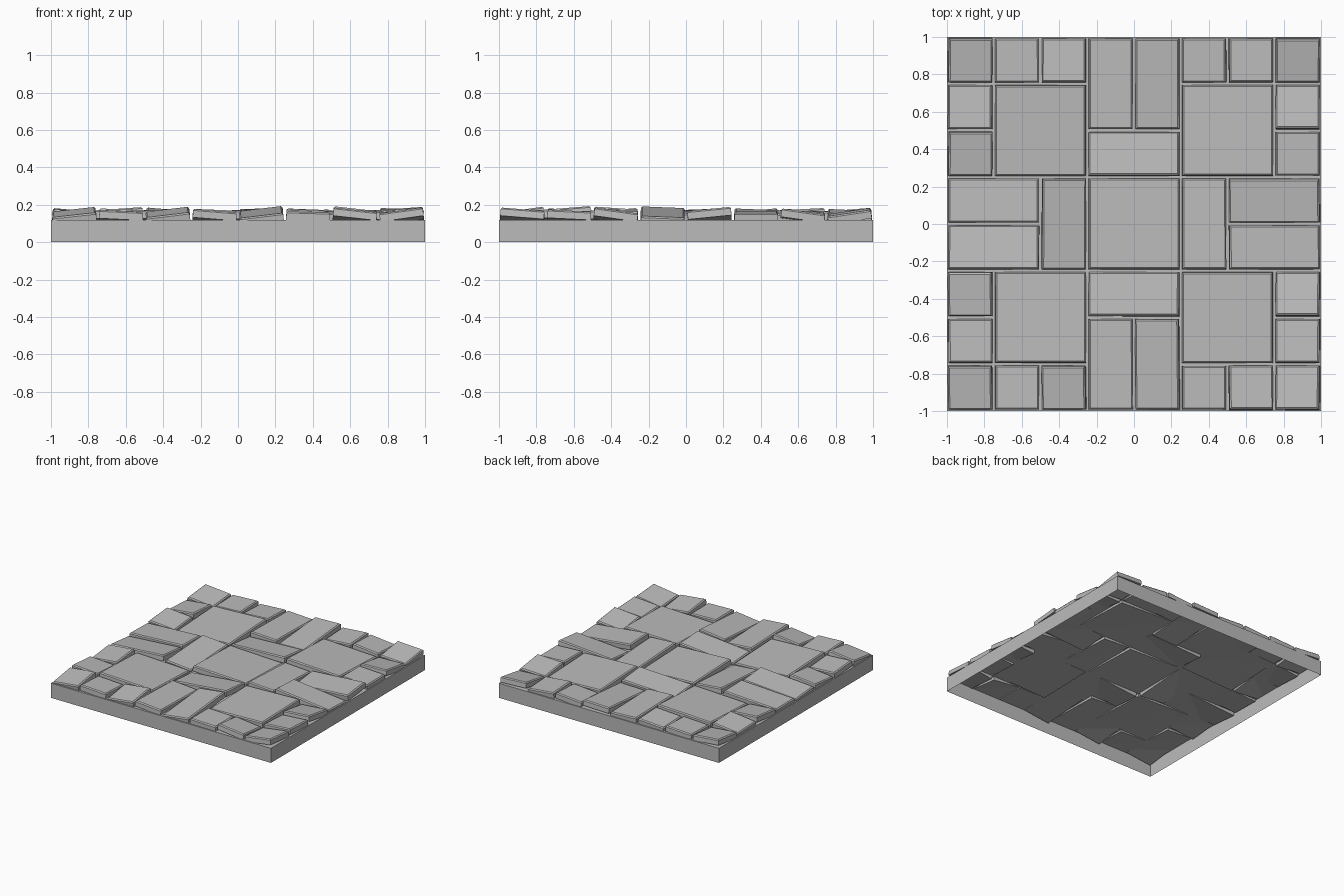
import bpy, bmesh, math
from mathutils import Matrix, Euler

old = bpy.data.objects.get("Cube")
if old:
    bpy.data.objects.remove(old, do_unlink=True)

BASE_TOP = 0.12
THICK = 0.045
TILE_Z = 0.139
GAP = 0.008
CHAMFER = 0.008

stone = bpy.data.materials.new("stone grey")
stone.use_nodes = True
grey = (0.5, 0.5, 0.5, 1)
stone.diffuse_color = grey
stone.node_tree.nodes["Principled BSDF"].inputs["Base Color"].default_value = grey


def add_object(name, bm):
    mesh = bpy.data.meshes.new(name)
    bm.to_mesh(mesh)
    bm.free()
    mesh.materials.append(stone)
    obj = bpy.data.objects.new(name, mesh)
    bpy.context.collection.objects.link(obj)
    return obj


def slab(name, x, y, width, depth, tilt):
    """Chamfered paving slab; tilt is its rise along x and y in percent."""
    bm = bmesh.new()
    bmesh.ops.create_cube(bm, size=1)
    bmesh.ops.scale(bm, vec=(width - 2 * GAP, depth - 2 * GAP, THICK), verts=bm.verts)
    rim = [e for e in bm.edges if all(v.co.z > 0 for v in e.verts)]
    bmesh.ops.bevel(bm, geom=rim, offset=CHAMFER, segments=1, affect='EDGES')
    obj = add_object(name, bm)
    obj.location = (x, y, TILE_Z)
    obj.rotation_euler = (math.atan(tilt[1] / 100), -math.atan(tilt[0] / 100), 0)


# Base: hollow tray, open underneath
bm = bmesh.new()
bmesh.ops.create_cube(bm, size=1, matrix=Matrix.Translation((0, 0, BASE_TOP / 2))
                      @ Matrix.Diagonal((2, 2, BASE_TOP, 1)))
bottom = [f for f in bm.faces if f.normal.z < -0.5]
bmesh.ops.delete(bm, geom=bottom, context='FACES_ONLY')
add_object("base", bm)

# Slabs of one side, in quarter units: name, centre, size
side_slabs = [
    ("corner_slab", -3.5, 3.5, 1, 1),
    ("edge_slab_a", -2.5, 3.5, 1, 1),
    ("edge_slab_b", -1.5, 3.5, 1, 1),
    ("plank_slab_a", -0.5, 3, 1, 2),
    ("plank_slab_b", 0.5, 3, 1, 2),
    ("edge_slab_c", 1.5, 3.5, 1, 1),
    ("edge_slab_d", 2.5, 3.5, 1, 1),
    ("inner_plank_slab", 0, 1.5, 2, 1),
    ("large_slab", -2, 2, 2, 2),
]

# Uneven settling of each slab, in the same order
tilts = {
    "back": [(-9, 10), (5, 3), (6, -4), (-5, -2), (3, 8), (8, 5), (-10, -5), (4, -10), (4, 5)],
    "right": [(-5, 15), (3, -14), (-5, 0), (7, 10), (-11, -4), (8, -14), (7, -5), (-6, -5), (-4, -4)],
    "front": [(14, -8), (-11, -11), (-3, 0), (12, 8), (-8, -3), (12, 14), (-5, -5), (9, -7), (3, 2)],
    "left": [(11, 14), (-6, -7), (10, 10), (7, -9), (5, -2), (-8, 10), (11, -5), (-9, 6), (-4, -4)],
}

# Repeat the side pattern clockwise around the centre
for turn, (side, side_tilts) in enumerate(tilts.items()):
    for (name, x, y, w, d), tilt in zip(side_slabs, side_tilts):
        for _ in range(turn):
            x, y, w, d = y, -x, d, w
        slab(f"{side}_{name}", x / 4, y / 4, w / 4, d / 4, tilt)

slab("centre_slab", 0, 0, 0.5, 0.5, (-4, -3))
